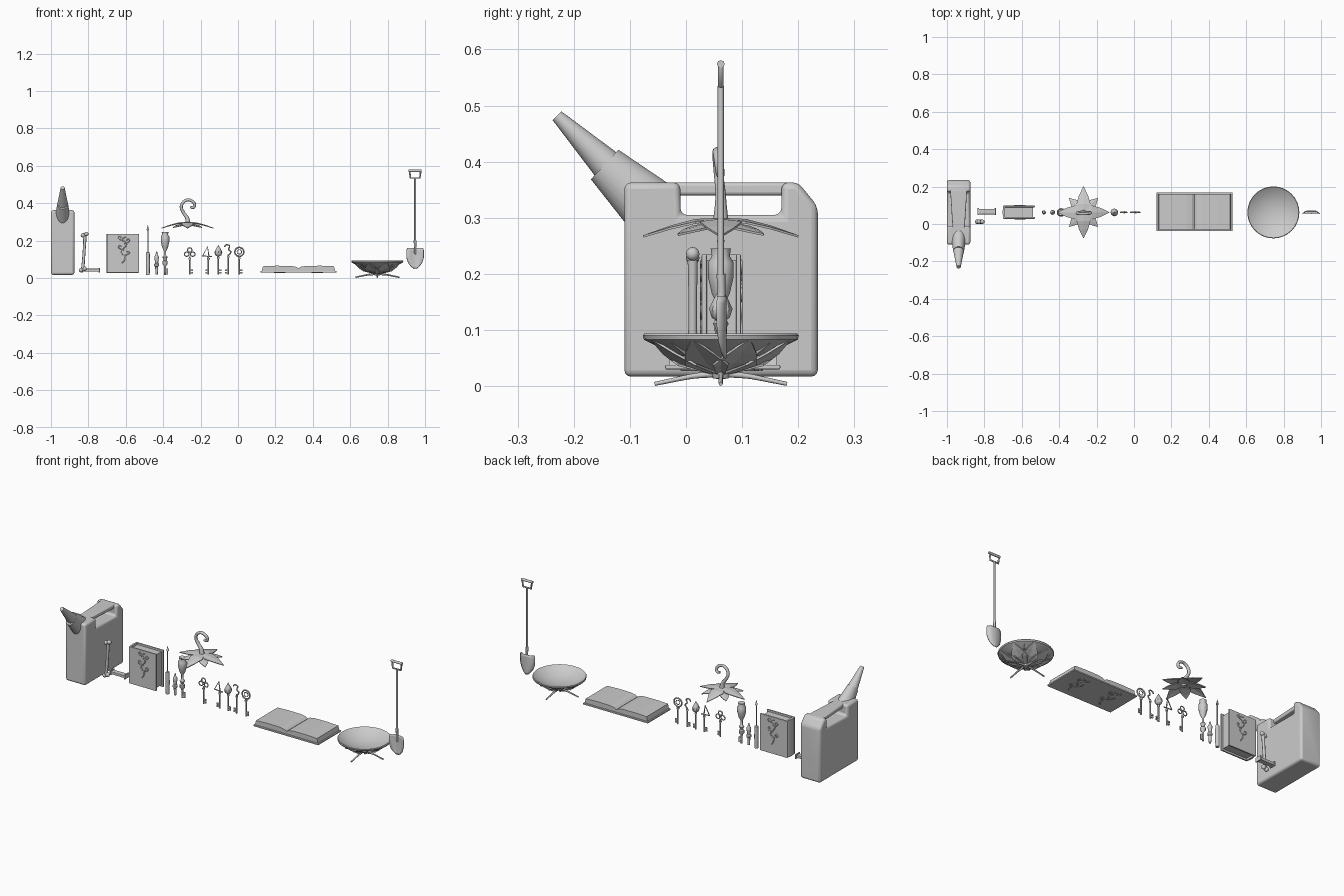
import bpy, bmesh, math
from mathutils import Vector, Matrix

if "Cube" in bpy.data.objects:
    bpy.data.objects.remove(bpy.data.objects["Cube"])

CY = 0.062  # shared depth line of the row of items

def finish(name, bm, smooth=None, bevel=0, seg=3):
    bmesh.ops.recalc_face_normals(bm, faces=bm.faces[:])
    me = bpy.data.meshes.new(name)
    bm.to_mesh(me); bm.free()
    ob = bpy.data.objects.new(name, me)
    bpy.context.collection.objects.link(ob)
    if bevel:
        m = ob.modifiers.new("bevel", 'BEVEL'); m.width = bevel; m.segments = seg
    if smooth:
        bpy.ops.object.select_all(action='DESELECT')
        bpy.context.view_layer.objects.active = ob
        ob.select_set(True)
        bpy.ops.object.shade_smooth_by_angle(angle=math.radians(smooth))
    return ob

def box(name, lo, hi, bevel=0):
    bm = bmesh.new()
    bmesh.ops.create_cube(bm, size=1)
    for v in bm.verts:
        v.co = [(a + b) / 2 + c * (b - a) for a, b, c in zip(lo, hi, v.co)]
    return finish(name, bm, bevel=bevel, seg=2)

def prism(name, pts, axis, lo, hi, bevel=0, smooth=None):
    """Extrude a 2D outline along an axis."""
    put = {'x': lambda p, d: (d, p[0], p[1]), 'y': lambda p, d: (p[0], d, p[1]),
           'z': lambda p, d: (p[0], p[1], d)}[axis]
    bm = bmesh.new()
    f = bm.faces.new([bm.verts.new(put(p, lo)) for p in pts])
    r = bmesh.ops.extrude_face_region(bm, geom=[f])
    off = Vector(put((0, 0), hi - lo))
    bmesh.ops.translate(bm, vec=off, verts=[v for v in r['geom'] if isinstance(v, bmesh.types.BMVert)])
    return finish(name, bm, smooth, bevel)

def lathe(name, prof, x, y, seg=16, smooth=40):
    bm = bmesh.new()
    vs = [bm.verts.new((x + r, y, z)) for r, z in prof]
    es = [bm.edges.new(p) for p in zip(vs, vs[1:])]
    bmesh.ops.spin(bm, geom=vs + es, cent=(x, y, 0), axis=(0, 0, 1), angle=2 * math.pi, steps=seg)
    bmesh.ops.remove_doubles(bm, verts=bm.verts[:], dist=1e-5)
    return finish(name, bm, smooth)

def cone(name, a, b, r1, r2, sx=1, seg=20):
    a, b = Vector(a), Vector(b)
    bm = bmesh.new()
    bmesh.ops.create_cone(bm, cap_ends=True, segments=seg, radius1=r1, radius2=r2, depth=(b - a).length,
                          matrix=Matrix.Translation((a + b) / 2) @ (b - a).to_track_quat('Z', 'Y').to_matrix().to_4x4())
    for v in bm.verts:
        v.co.x = a.x + (v.co.x - a.x) * sx
    return finish(name, bm, 40)

def tube(name, pts, r, closed=False, curved=True, radii=None, res=2):
    cu = bpy.data.curves.new(name, 'CURVE')
    cu.dimensions = '3D'; cu.bevel_depth = r; cu.bevel_resolution = res; cu.use_fill_caps = True
    sp = cu.splines.new('NURBS' if curved else 'POLY')
    sp.points.add(len(pts) - 1)
    for i, p in enumerate(pts):
        sp.points[i].co = (*p, 1)
        sp.points[i].radius = radii[i] if radii else 1
    sp.use_cyclic_u = closed
    if curved:
        sp.order_u = 3; sp.use_endpoint_u = True; sp.resolution_u = 4
    ob = bpy.data.objects.new(name, cu)
    bpy.context.collection.objects.link(ob)
    bpy.ops.object.select_all(action='DESELECT')
    bpy.context.view_layer.objects.active = ob
    ob.select_set(True)
    bpy.ops.object.convert(target='MESH')
    return ob

def ring(name, x, z, R, r=0.003):
    n = 16
    tube(name, [(x + R * math.cos(t * math.tau / n), CY, z + R * math.sin(t * math.tau / n)) for t in range(n)],
         r, closed=True, curved=False)

def petals(name, cx, cy, specs, thick):
    """Pointed leaves around a centre: (angle, half width, [(radius, z)...])."""
    bm = bmesh.new()
    for ang, w, path in specs:
        u = Vector((math.cos(ang), math.sin(ang), 0)); s = Vector((-u.y, u.x, 0))
        rows = []
        for i, (r, z) in enumerate(path):
            k = w * (0.3, 1, 0.65, 0.02)[i]
            c = Vector((cx, cy, z)) + u * r
            rows.append([bm.verts.new(c + s * k * j + Vector((0, 0, -0.12 * k * abs(j)))) for j in (-1, 0, 1)])
        for a, b in zip(rows, rows[1:]):
            for j in (0, 1):
                bm.faces.new((a[j], a[j + 1], b[j + 1], b[j]))
    ob = finish(name, bm)
    m = ob.modifiers.new("thickness", 'SOLIDIFY'); m.thickness = thick; m.offset = 0

def vine(name, place):
    """Raised curling stem with side tendrils."""
    tube(name, [place(a, b) for a, b in ((-.01, -.07), (.02, -.04), (-.025, -.01), (.025, .03), (-.02, .06), (.01, .07))], .003, res=1)
    for s, b in ((1, -.03), (-1, 0), (1, .035), (-1, .05)):
        tube(name + "_tendril", [place(s * p, b + q) for p, q in ((0, 0), (.022, .004), (.032, .018), (.02, .026), (.014, .015))], .003, res=1)

# Fuel can: body with handle notch, grip bar, neck and nozzle
X = -0.9375
prism("can_body", [(-.11, .017), (.235, .017), (.235, .32), (.2, .363), (.17, .363), (.17, .305),
                   (-.01, .305), (-.01, .363), (-.11, .363)], 'x', X - .0625, X + .0625, bevel=.012, smooth=40)
prism("can_handle", [(X - .032, -.03), (X + .032, -.03), (X + .045, .185), (X - .045, .185)], 'z', .34, .363, .006, 40)
cone("can_neck", (X, -.06, .316), (X, -.145, .395), .054, .036, .8)
cone("can_nozzle", (X, -.135, .388), (X, -.23, .482), .03, .011)

# Bone: shaft with two knobs at each end
tube("bone_shaft", [(-.83, .012, .05), (-.822, .012, .14), (-.818, .012, .225)], .007, radii=(1.3, .9, 1.3))
for z, x in ((.046, -.83), (.232, -.82)):
    for d in (-.009, .009):
        bm = bmesh.new()
        bmesh.ops.create_uvsphere(bm, u_segments=12, v_segments=8, radius=.012,
                                  matrix=Matrix.Translation((x + d, .012, z + d * .4)))
        finish("bone_knob", bm, 60)

# Small flat block with end plates
box("block", (-.835, .052, .035), (-.74, .08, .05), .002)
for x in (-.836, -.746):
    box("block_end", (x, .048, .03), (x + .007, .085, .055), .001)

# Closed book
for y in (.028, .089):
    box("book_cover", (-.70, y, .028), (-.53, y + .009, .235), .002)
box("book_pages", (-.695, .036, .038), (-.54, .09, .225))
prism("book_spine", [(-.695, .03), (-.701, .045), (-.703, .063), (-.701, .08), (-.695, .096), (-.69, .096), (-.69, .03)],
      'z', .028, .235)
vine("book_vine_front", lambda a, b: (-.61 + a, .028, .15 + b))
vine("book_vine_back", lambda a, b: (-.61 - a, .098, .15 + b))

# Three small hand tools
lathe("awl", [(0, .015), (.01, .015), (.011, .08), (.01, .137), (.003, .14), (.003, .255), (.007, .257), (0, .285)], -.482, CY, 12)
lathe("carved_peg", [(0, .018), (.006, .02), (.008, .06), (.013, .065), (.013, .075), (.008, .08), (.011, .1),
                     (.012, .115), (.006, .125), (.003, .14), (0, .143)], -.435, CY, 12)
lathe("bulb_tool", [(0, .015), (.005, .016), (.006, .065), (.014, .075), (.014, .09), (.007, .095), (.014, .112), (.006, .122),
                    (.006, .145), (.016, .165), (.023, .195), (.023, .22), (.016, .232), (.018, .245), (0, .238)], -.39, CY, 12)
box("bulb_tool_bit", (-.386, CY - .003, .02), (-.373, CY + .003, .05))

# Leafy cap with curled stem
PX = -.27
petals("cap_leaves", PX, CY, [(i * math.pi / 4, .037 if i % 2 == 0 else .03,
       [(0, .298), (.045, .296), (.09, .284), (.138, .267)] if i % 2 == 0 else
       [(0, .292), (.04, .288), (.075, .28), (.108, .27)]) for i in range(8)], .004)
tube("cap_stem", [(-.27, CY, .28), (-.265, CY, .315), (-.29, CY, .345), (-.31, CY - .005, .385), (-.275, CY - .008, .425),
                  (-.23, CY - .004, .405), (-.235, CY, .37), (-.255, CY, .38)], .009, radii=(1.8, 1.2, 1, .9, .9, .9, .9, .7))

# Five keys with different heads
def key(x, top, side=1):
    tube("key_shaft", [(x, CY, .018), (x, CY, top)], .004, curved=False)
    tube("key_collar", [(x, CY, top - .015), (x, CY, top - .008)], .007, curved=False)
    for z in (.024, .037):
        box("key_tooth", (min(x, x + side * .017), CY - .003, z), (max(x, x + side * .017), CY + .003, z + .009))
key(-.258, .115); key(-.158, .115, -1); key(-.105, .12); key(-.052, .125, -1); key(.007, .118)
for dx, dz in ((-.016, .128), (.016, .128), (0, .15)):
    ring("key_trefoil", -.258 + dx, dz, .012)
tube("key_angled_head", [(-.14, CY, .115), (-.19, CY, .118), (-.163, CY, .168), (-.155, CY, .115)], .0035, curved=False)
lathe("key_flame_head", [(0, .112), (.016, .122), (.021, .138), (.013, .155), (.003, .172), (0, .178)], -.105, CY, 8)
tube("key_curl_head", [(-.052, CY, .12), (-.03, CY, .14), (-.055, CY, .15), (-.04, CY, .175), (-.07, CY, .18), (-.072, CY, .165)], .0035)
ring("key_ring_head", .007, .14, .024, .004)
ring("key_ring_inner", .007, .14, .012, .002)

# Open book
BX = .323
box("open_cover", (BX - .203, -.037, .03), (BX + .203, .168, .038), .002)
half = [(.196, .038), (.19, .063), (.12, .066), (.04, .065), (.012, .06)]
prism("open_pages", [(BX - a, b) for a, b in half] + [(BX, .052)] + [(BX + a, b) for a, b in reversed(half)], 'y', -.03, .161)
for s in (-1, 1):
    vine("open_cover_vine", lambda a, b: (BX + s * .1 + a, CY + b, .03))

# Dish on a ring of leaves with four feet
DX = .745
lathe("dish", [(0, .05), (.06, .057), (.105, .074), (.13, .09), (.136, .094), (.139, .09), (.137, .083),
               (.105, .067), (.06, .051), (0, .044)], DX, CY, 32)
petals("dish_leaves", DX, CY, [(i * math.pi / 4 + math.pi / 8, .042, [(.01, .024), (.065, .043), (.1, .062), (.135, .085)])
                               for i in range(8)], .004)
lathe("dish_hub", [(0, .012), (.014, .014), (.018, .026), (.02, .046), (0, .046)], DX, CY)
for i in range(4):
    c, s = math.cos(i * math.pi / 2), math.sin(i * math.pi / 2)
    tube("dish_foot", [(DX + c * r, CY + s * r, z) for r, z in ((0, .022), (.04, .02), (.08, .012), (.118, .004))], .004,
         radii=(1.6, 1.2, 1, .9))
    d = math.pi / 4 * (2 * i + 1)
    tube("dish_rib", [(DX + math.cos(d) * r, CY + math.sin(d) * r, z) for r, z in ((.015, .025), (.07, .043), (.13, .083))], .003)

# Shovel: curved blade, shaft and D handle
SX = .947
bm = bmesh.new()
rows = []
for z, w in ((.16, .042), (.148, .046), (.11, .046), (.08, .036), (.062, .022), (.05, .007)):
    rows.append([bm.verts.new((SX + w * t, CY + .008 - .014 * (abs(t) > .9) * w / .046, z)) for t in (-1, -.5, 0, .5, 1)])
for a, b in zip(rows, rows[1:]):
    for j in range(4):
        bm.faces.new((a[j], a[j + 1], b[j + 1], b[j]))
blade = finish("shovel_blade", bm, 40)
m = blade.modifiers.new("thickness", 'SOLIDIFY'); m.thickness = .004; m.offset = 0
tube("shovel_shaft", [(SX, CY, .13), (SX, CY, .535)], .0055, curved=False)
tube("shovel_socket", [(SX, CY + .004, .125), (SX, CY, .2)], .008, curved=False, radii=(.5, 1))
tube("shovel_handle", [(SX - .03, CY, .574), (SX - .025, CY, .535), (SX + .025, CY, .535), (SX + .03, CY, .574)], .005, curved=False)
tube("shovel_grip", [(SX - .035, CY, .574), (SX + .035, CY, .574)], .007, curved=False)
